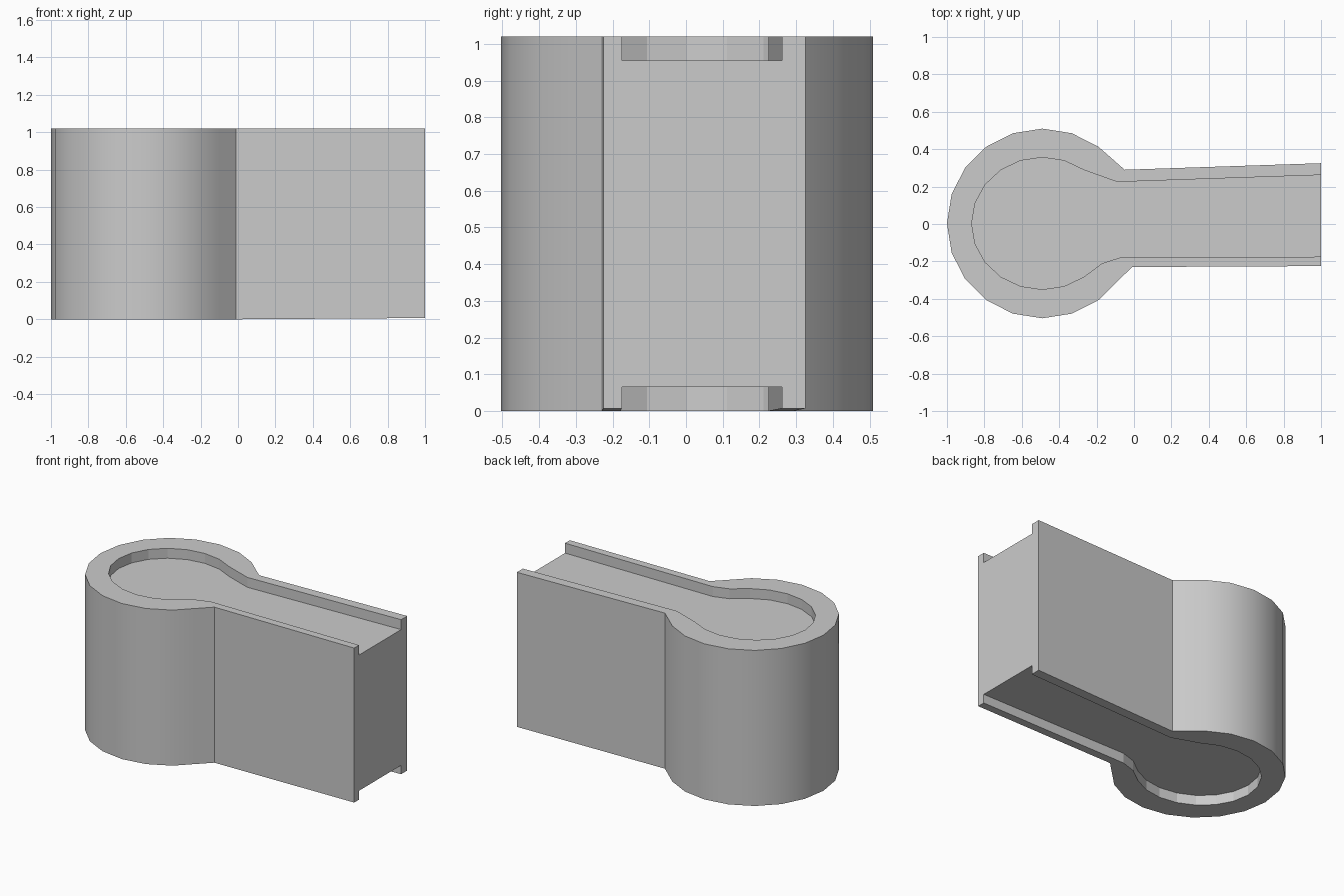
import bpy, bmesh
from math import cos, sin, radians

if "Cube" in bpy.data.objects:
    bpy.data.objects.remove(bpy.data.objects["Cube"])

TOP, FLOOR_TOP, FLOOR_LOW = 1.02, 0.955, 0.065
LIFT = 0.007            # the arm's underside rises slightly at its free end
CX, CY = -0.49, 0.003   # centre of the round head


def arc(rx, ry):
    return [(CX + rx * cos(radians(a)), CY + ry * sin(radians(a)))
            for a in range(54, 307, 18)]


# Matching outlines: arm end, round head, back to arm end
outer = [(1, 0.325), (-0.05, 0.29)] + arc(0.51, 0.507) + \
        [(-0.10, -0.318), (-0.01, -0.23), (1, -0.225)]
inner = [(1, 0.262), (-0.09, 0.225)] + arc(0.378, 0.353) + \
        [(-0.17, -0.21), (-0.07, -0.178), (1, -0.175)]

bm = bmesh.new()
rings = []
for (ox, oy), (ix, iy) in zip(outer, inner):
    low = LIFT if ox == 1 else 0
    section = [(ox, oy, low), (ox, oy, TOP), (ix, iy, TOP),
               (ix, iy, FLOOR_TOP), (ix, iy, FLOOR_LOW), (ix, iy, low)]
    rings.append([bm.verts.new(p) for p in section])

# Outer wall, rims and pocket walls (the web fills the space between 3 and 4)
for a, b in zip(rings, rings[1:]):
    for i in (0, 1, 2, 4, 5):
        j = (i + 1) % 6
        face = bm.faces.new((a[i], a[j], b[j], b[i]))
        face.smooth = i == 0

# Recessed panels above and below
bm.faces.new([r[3] for r in rings])
bm.faces.new([r[4] for r in rings])

# Open end of the arm: two flange ends and the web between them
first, last = rings[0], rings[-1]
bm.faces.new(first)
bm.faces.new(last)
bm.faces.new((first[3], first[4], last[4], last[3]))

# Crisp borders around the smooth outer wall
bmesh.ops.recalc_face_normals(bm, faces=bm.faces[:])
for e in bm.edges:
    e.smooth = len(e.link_faces) == 2 and e.calc_face_angle(0) < radians(30)

mesh = bpy.data.meshes.new("keyhole_body")
bm.to_mesh(mesh)
bm.free()
body = bpy.data.objects.new("keyhole_body", mesh)
bpy.context.collection.objects.link(body)
